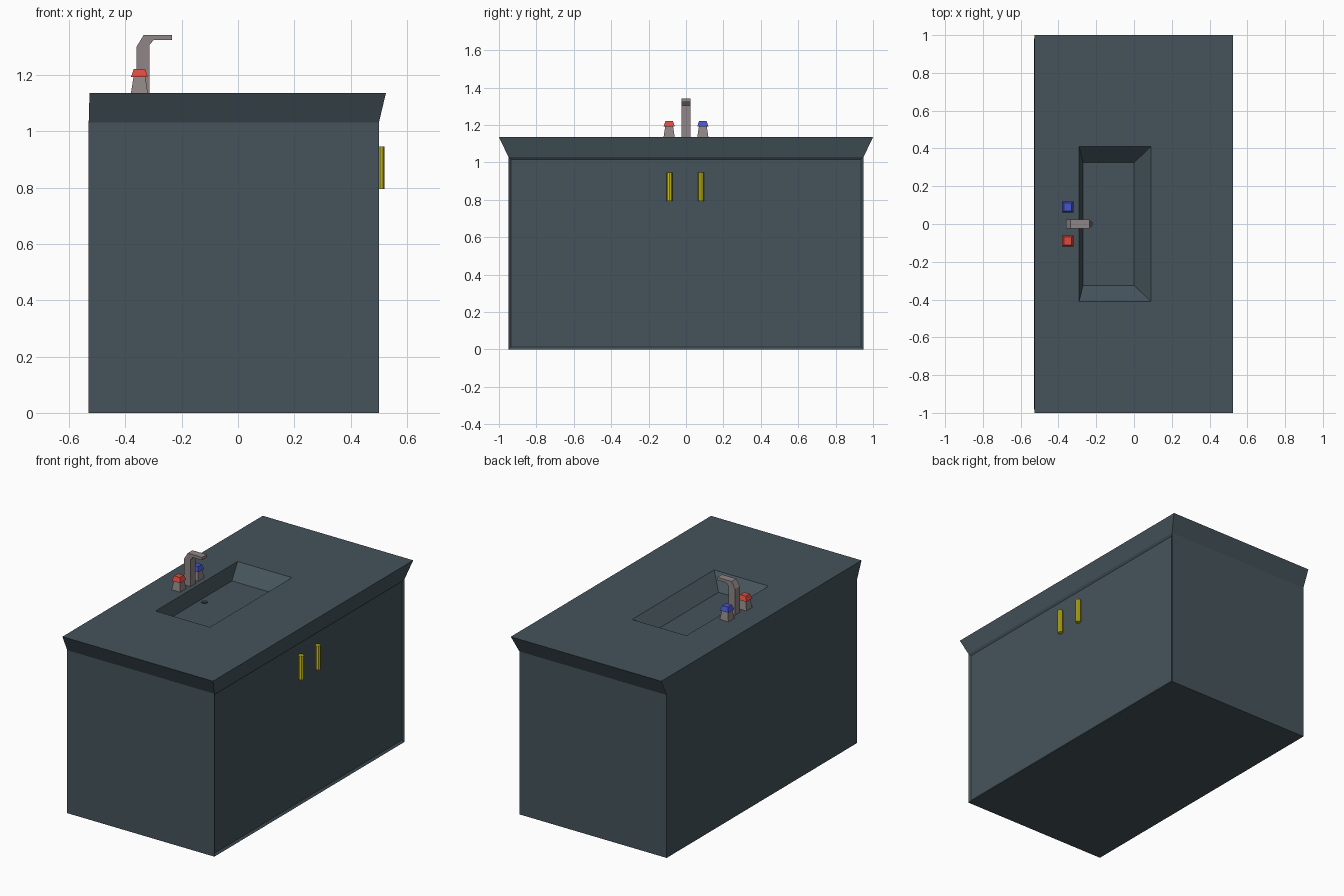
import bpy, bmesh, math

if "Cube" in bpy.data.objects:
    bpy.data.objects.remove(bpy.data.objects["Cube"])


def material(name, rgb):
    m = bpy.data.materials.new(name)
    m.diffuse_color = (*rgb, 1)
    m.use_nodes = True
    m.node_tree.nodes["Principled BSDF"].inputs["Base Color"].default_value = m.diffuse_color
    return m


slate = material("slate", (0.06, 0.088, 0.105))
metal = material("metal", (0.28, 0.24, 0.24))
dark = material("dark", (0.03, 0.04, 0.045))
yellow = material("yellow", (0.62, 0.54, 0.01))
red = material("red", (0.7, 0.07, 0.05))
blue = material("blue", (0.06, 0.09, 0.6))


def finish(name, bm, mat):
    bmesh.ops.recalc_face_normals(bm, faces=bm.faces)
    me = bpy.data.meshes.new(name)
    bm.to_mesh(me)
    bm.free()
    me.materials.append(mat)
    ob = bpy.data.objects.new(name, me)
    bpy.context.collection.objects.link(ob)
    return ob


def stacked(rings):
    """Closed solid from successive rectangles (x0, x1, half_y, z, y centre)."""
    bm = bmesh.new()
    loops = [[bm.verts.new((x, cy + y, z)) for x, y in
              ((x0, -h), (x1, -h), (x1, h), (x0, h))] for x0, x1, h, z, cy in rings]
    for a, b in zip(loops, loops[1:]):
        for i in range(4):
            j = (i + 1) % 4
            bm.faces.new((a[i], a[j], b[j], b[i]))
    bm.faces.new(loops[0][::-1])
    bm.faces.new(loops[-1])
    bmesh.ops.recalc_face_normals(bm, faces=bm.faces)
    return bm


TOP = 1.135
BASIN = 1.05

# Cabinet, flared counter and basin as one shell, with a recessed front panel
bm = stacked([(-0.53, 0.50, 0.95, 0, 0), (-0.53, 0.50, 0.95, 1.03, 0),
              (-0.527, 0.525, 1.0, TOP, 0), (-0.29, 0.09, 0.41, TOP, 0),
              (-0.27, 0.0, 0.325, BASIN, 0)])
bm.normal_update()
panel = [f for f in bm.faces if f.normal.x > 0.99 and f.calc_center_median().x > 0.4]
bmesh.ops.inset_region(bm, faces=panel, thickness=0.02, depth=-0.01)
finish("vanity_cabinet", bm, slate)

# Faucet: side profile extruded across y
profile = [(-0.36, TOP), (-0.315, TOP), (-0.315, 1.305), (-0.30, 1.323),
           (-0.235, 1.323), (-0.235, 1.341), (-0.335, 1.341), (-0.36, 1.30)]
bm = bmesh.new()
face = bm.faces.new([bm.verts.new((x, -0.024, z)) for x, z in profile])
ext = bmesh.ops.extrude_face_region(bm, geom=[face])
for v in ext["geom"]:
    if isinstance(v, bmesh.types.BMVert):
        v.co.y = 0.024
finish("faucet", bm, metal)

# Hot and cold taps: tapered stem and coloured cap
for label, y, mat in (("hot", -0.09, red), ("cold", 0.09, blue)):
    def taper(name, r0, r1, z0, z1, m):
        finish(name, stacked([(-0.35 - r0, -0.35 + r0, r0, z0, y),
                              (-0.35 - r1, -0.35 + r1, r1, z1, y)]), m)
    taper(label + "_tap_stem", 0.03, 0.021, TOP, 1.192, metal)
    taper(label + "_tap_cap", 0.03, 0.02, 1.192, 1.221, mat)


def cylinder(name, r, depth, loc, sides, mat):
    bm = bmesh.new()
    bmesh.ops.create_cone(bm, cap_ends=True, segments=sides,
                          radius1=r, radius2=r, depth=depth)
    bmesh.ops.translate(bm, verts=bm.verts, vec=loc)
    return finish(name, bm, mat)


# Drain and door handles
cylinder("drain", 0.02, 0.006, (-0.235, 0, BASIN), 16, dark)
for side, y in (("left", -0.088), ("right", 0.08)):
    cylinder(side + "_handle", 0.016, 0.152, (0.504, y, 0.87), 8, yellow)
